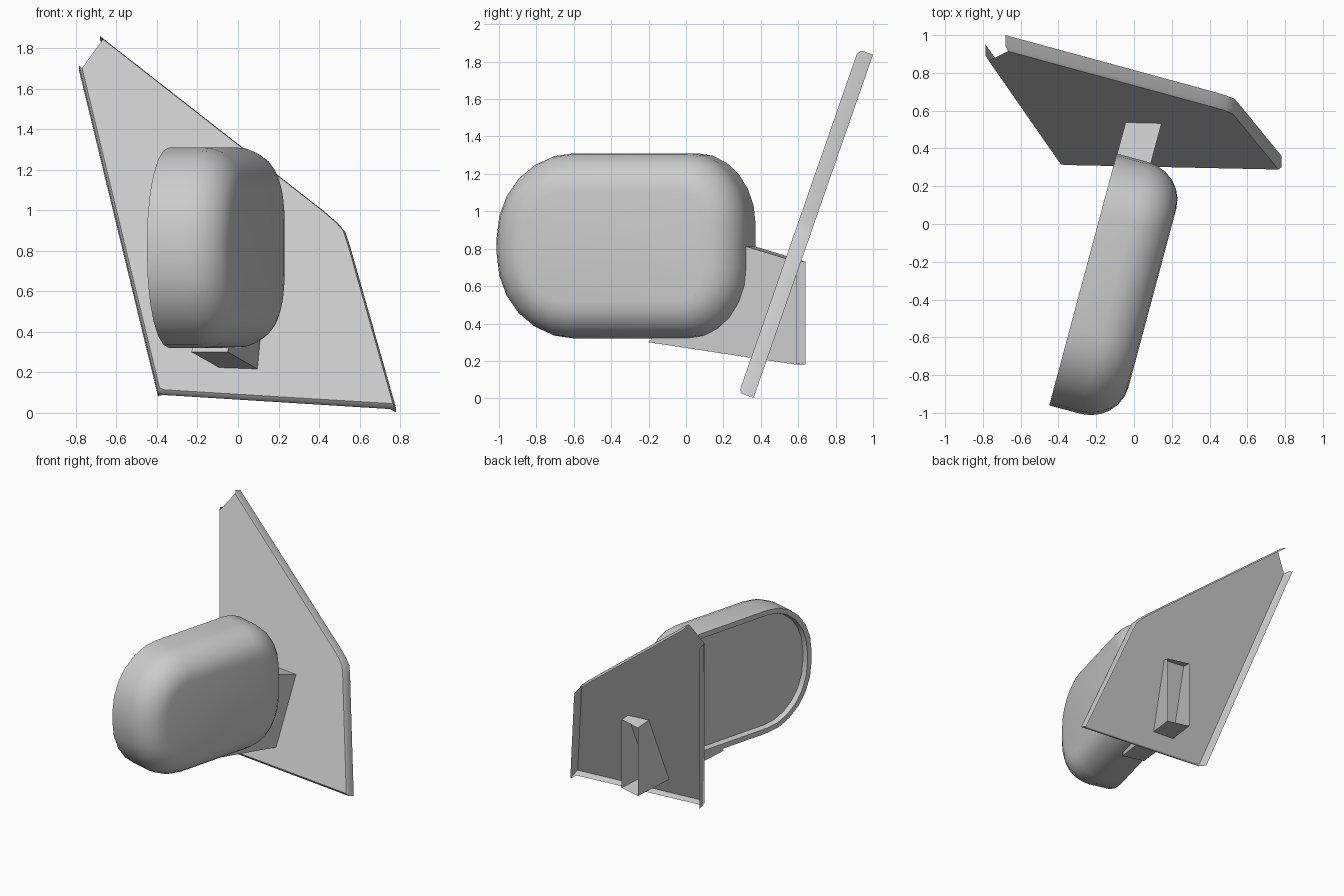
import bpy, bmesh, math
from mathutils import Vector

cube = bpy.data.objects.get("Cube")
if cube:
    bpy.data.objects.remove(cube, do_unlink=True)

grey = bpy.data.materials.new("plain grey")
grey.use_nodes = True
COLOUR = (0.6, 0.6, 0.6, 1)
grey.diffuse_color = COLOUR
grey.node_tree.nodes["Principled BSDF"].inputs["Base Color"].default_value = COLOUR

# Swing of the mirror arm: along runs down the housing, across is its depth
TURN = math.radians(15)
ALONG = Vector((math.sin(TURN), math.cos(TURN), 0))
ACROSS = Vector((math.cos(TURN), -math.sin(TURN), 0))
UP = Vector((0, 0, 1))


def finish(name, bm, angle):
    bmesh.ops.recalc_face_normals(bm, faces=bm.faces)
    mesh = bpy.data.meshes.new(name)
    bm.to_mesh(mesh)
    bm.free()
    mesh.materials.append(grey)
    obj = bpy.data.objects.new(name, mesh)
    bpy.context.collection.objects.link(obj)
    bpy.ops.object.select_all(action='DESELECT')
    obj.select_set(True)
    bpy.context.view_layer.objects.active = obj
    bpy.ops.object.shade_smooth_by_angle(angle=math.radians(angle))
    return obj


def add_ring(bm, points):
    return [bm.verts.new(p) for p in points]


def bridge(bm, a, b, skip=()):
    n = len(a)
    for i in range(n):
        if i not in skip:
            j = (i + 1) % n
            bm.faces.new((a[i], a[j], b[j], b[i]))


# Mirror housing: rounded outline lofted from recessed glass to domed back
def housing_ring(inset, depth):
    centre = Vector((-0.27, -0.294, 0.815))
    half_w, half_h, steps = 0.69, 0.495, 6
    points = []
    # inner end has tighter corners than the outer end
    corners = [(1, 1, 0.32, 0.38), (-1, 1, 0.42, 0.45),
               (-1, -1, 0.42, 0.45), (1, -1, 0.32, 0.38)]
    for k, (sx, sz, rw, rh) in enumerate(corners):
        for i in range(steps + 1):
            a = math.pi / 2 * (k + i / steps)
            s = sx * (half_w - rw) + (rw - inset) * math.cos(a)
            z = sz * (half_h - rh) + (rh - inset) * math.sin(a)
            points.append(centre + ALONG * s + UP * z + ACROSS * depth)
    return points


bm = bmesh.new()
sections = [(0.05, 0.04), (0.04, 0), (0, 0)]
for i in range(7):
    a = math.pi / 2 * i / 6
    sections.append((0.2 * (1 - math.cos(a)), 0.17 + 0.21 * math.sin(a)))
rings = [add_ring(bm, housing_ring(*s)) for s in sections]
for a, b in zip(rings, rings[1:]):
    bridge(bm, a, b)
bm.faces.new(rings[0])
bm.faces.new(rings[-1])
finish("mirror_housing", bm, 35)

# Mounting plate: leaning sheet with a folded lip, open at the short top edge
LEAN = Vector((0, 0.944, -0.329))
outline = [  # x, z, lip depth
    (-0.785, 1.72, 0.083), (-0.395, 0.11, 0.083), (-0.37, 0.1, 0.035),
    (0.75, 0.032, 0.04), (0.78, 0.03, 0.083), (0.55, 0.84, 0.083),
    (0.53, 0.9, 0.083), (0.49, 0.945, 0.083), (0.42, 1.005, 0.083),
    (-0.68, 1.865, 0.083)]


def plate_point(x, z, depth):
    return Vector((x, 0.29 + (z - 0.05) * 0.348, z)) + LEAN * depth


def shrink(x, z, f=0.98):
    return x * f, 0.8 + (z - 0.8) * f


bm = bmesh.new()
face_ring = add_ring(bm, [plate_point(*shrink(x, z), 0) for x, z, d in outline])
fold_ring = add_ring(bm, [plate_point(x, z, 0.02) for x, z, d in outline])
lip_ring = add_ring(bm, [plate_point(x, z, d) for x, z, d in outline])
bm.faces.new(face_ring)
open_edge = len(outline) - 1
bridge(bm, face_ring, fold_ring, skip=(open_edge,))
bridge(bm, fold_ring, lip_ring, skip=(open_edge,))
finish("mounting_plate", bm, 50)

# Bracket: wedge arm hugging the housing and passing through the plate
profile = [(0.3, 0.18), (0.3, 0.73), (-0.006, 0.82), (-0.006, 0.65),
           (-0.066, 0.46), (-0.166, 0.375), (-0.296, 0.335),
           (-0.49, 0.335), (-0.52, 0.3)]
base = Vector((-0.1, 0.35, 0))
bm = bmesh.new()
sides = [add_ring(bm, [base + ALONG * t + UP * z + ACROSS * u for t, z in profile])
         for u in (0.005, 0.19)]
for side in sides:
    bm.faces.new(side)
bridge(bm, *sides, skip=(0,))  # rear end is open
finish("bracket", bm, 20)
